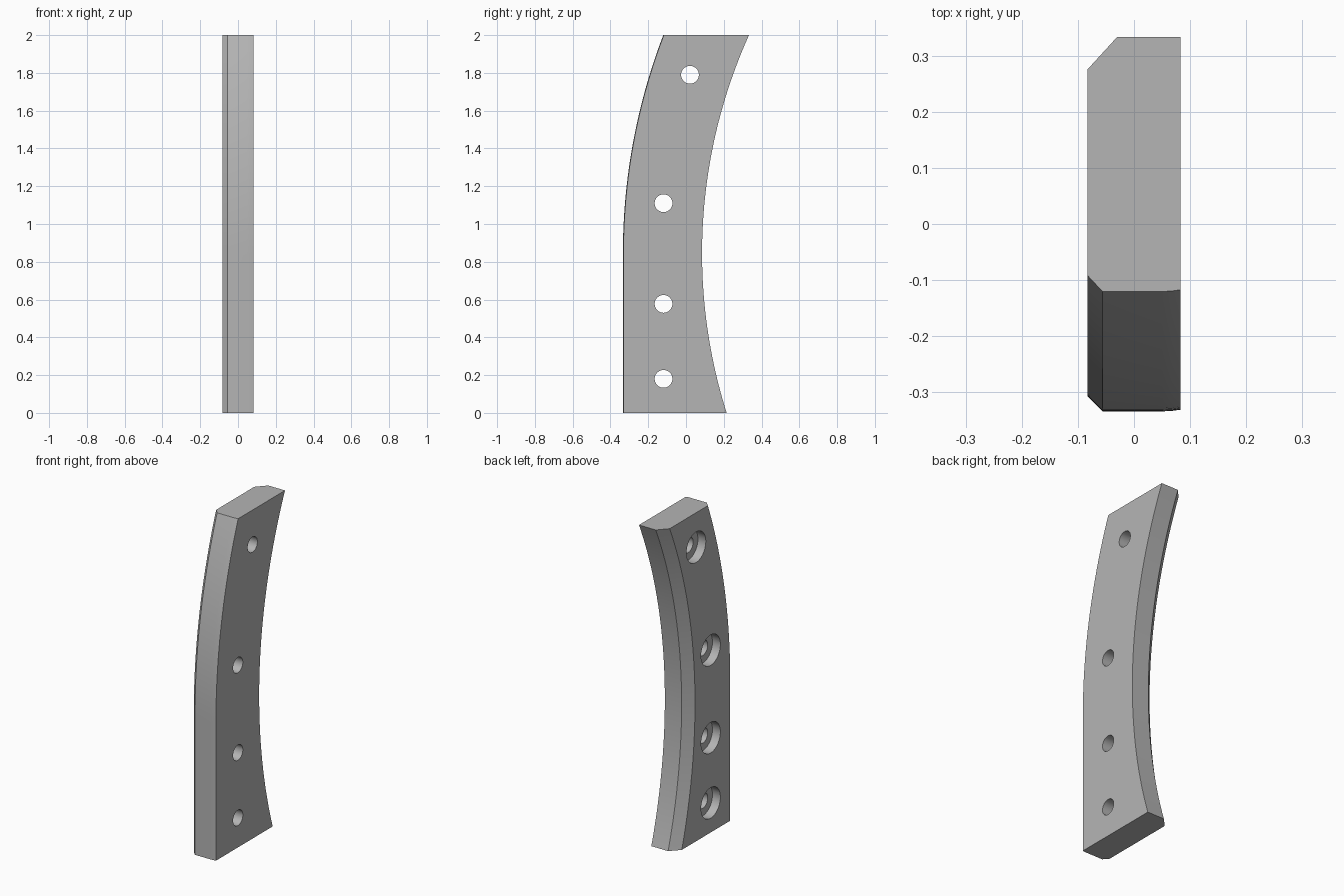
import bpy
import bmesh
import math

cube = bpy.data.objects.get("Cube")
if cube:
    bpy.data.objects.remove(cube, do_unlink=True)

# Overall dimensions: concentric front and back arcs
HALF = 0.083
HEIGHT = 2.0
CENTER_Y, CENTER_Z = 2.895, 0.845
R_FRONT, R_BACK = 3.229, 2.81
FRONT_CHAMFER, BACK_CHAMFER = 0.027, 0.053
BORE_DEPTH, BORE_R, HOLE_R = 0.053, 0.093, 0.047
HOLES = [(-0.119, 0.18), (-0.119, 0.577), (-0.119, 1.11), (0.021, 1.79)]
STEPS = 48

grey = bpy.data.materials.new("plain grey")
grey.use_nodes = True
colour = (0.46, 0.46, 0.46, 1)
grey.diffuse_color = colour
grey.node_tree.nodes["Principled BSDF"].inputs["Base Color"].default_value = colour


def make_object(name, bm):
    bmesh.ops.recalc_face_normals(bm, faces=bm.faces)
    mesh = bpy.data.meshes.new(name)
    bm.to_mesh(mesh)
    bm.free()
    mesh.materials.append(grey)
    obj = bpy.data.objects.new(name, mesh)
    bpy.context.collection.objects.link(obj)
    return obj


def arc_y(radius, dz):
    return CENTER_Y - math.sqrt(radius ** 2 - dz ** 2)


# Cross-section corners: x, arc radius, and whether it is on the front
section = [
    (-HALF, R_FRONT - FRONT_CHAMFER, True),
    (FRONT_CHAMFER - HALF, R_FRONT, True),
    (0.05, R_FRONT, True),
    (0.068, R_FRONT - 0.001, True),
    (HALF, R_FRONT - 0.003, True),
    (HALF, R_BACK, False),
    (BACK_CHAMFER - HALF, R_BACK, False),
    (-HALF, R_BACK + BACK_CHAMFER, False),
]

# Curved plate: front is straight below the arc centre
bm = bmesh.new()
rings = []
for i in range(STEPS + 1):
    z = HEIGHT * i / STEPS
    dz = z - CENTER_Z
    rings.append([bm.verts.new((x, arc_y(r, max(dz, 0) if front else dz), z))
                  for x, r, front in section])
for low, high in zip(rings, rings[1:]):
    for k in range(len(section)):
        n = (k + 1) % len(section)
        bm.faces.new((low[k], low[n], high[n], high[k]))
bm.faces.new(rings[0])
bm.faces.new(rings[-1])
bmesh.ops.dissolve_limit(bm, angle_limit=math.radians(0.1),
                         verts=bm.verts, edges=bm.edges)
plate = make_object("curved_plate", bm)


# Stepped cutter: wide bore on the -x face, narrow hole right through
def hole_cutter(y, z, sides=40):
    profile = [(-HALF - 0.05, BORE_R), (BORE_DEPTH - HALF, BORE_R),
               (BORE_DEPTH - HALF, HOLE_R), (HALF + 0.05, HOLE_R)]
    bm = bmesh.new()
    loops = []
    for x, r in profile:
        loops.append([bm.verts.new((x, y + r * math.cos(a), z + r * math.sin(a)))
                      for a in (math.tau * j / sides for j in range(sides))])
    for a, b in zip(loops, loops[1:]):
        for j in range(sides):
            n = (j + 1) % sides
            bm.faces.new((a[j], a[n], b[n], b[j]))
    bm.faces.new(loops[0])
    bm.faces.new(loops[-1])
    cutter = make_object("hole_cutter", bm)
    cutter.hide_render = True
    return cutter


cutters = [hole_cutter(y, z) for y, z in HOLES]
for cutter in cutters:
    mod = plate.modifiers.new("bolt hole", 'BOOLEAN')
    mod.operation = 'DIFFERENCE'
    mod.solver = 'EXACT'
    mod.object = cutter

# Bake the holes into the plate and drop the cutters
depsgraph = bpy.context.evaluated_depsgraph_get()
baked = bpy.data.meshes.new_from_object(plate.evaluated_get(depsgraph))
plate.modifiers.clear()
plate.data = baked
for cutter in cutters:
    bpy.data.objects.remove(cutter, do_unlink=True)

bpy.ops.object.select_all(action='DESELECT')
plate.select_set(True)
bpy.context.view_layer.objects.active = plate
bpy.ops.object.shade_smooth_by_angle(angle=math.radians(30))
